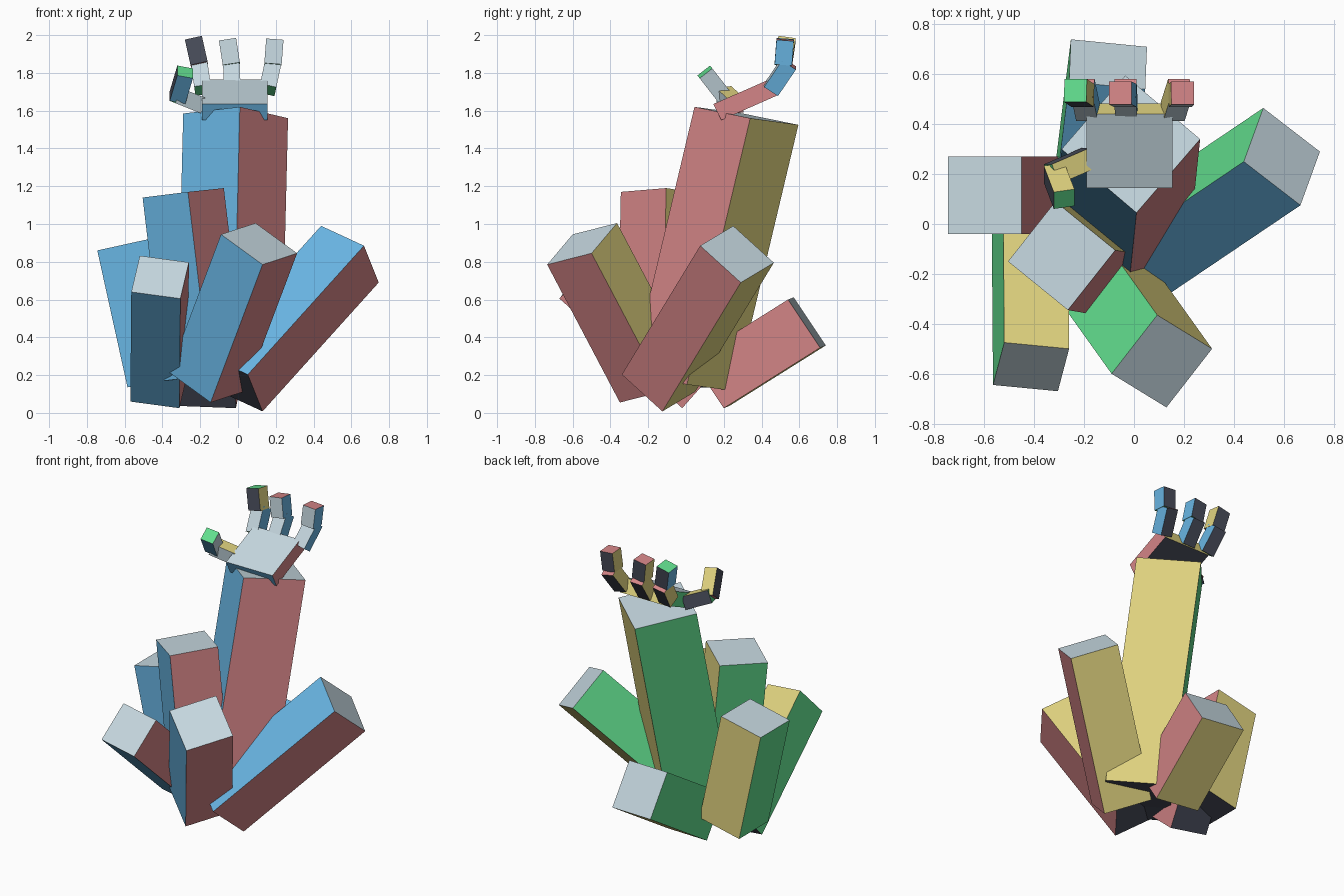
import bpy, bmesh
from mathutils import Vector

if "Cube" in bpy.data.objects:
    bpy.data.objects.remove(bpy.data.objects["Cube"], do_unlink=True)


def linear(c):
    c /= 255
    return c / 12.92 if c <= 0.04045 else ((c + 0.055) / 1.055) ** 2.4


def material(name, *rgb):
    m = bpy.data.materials.new(name)
    col = [linear(c) for c in rgb] + [1]
    m.use_nodes = True
    m.diffuse_color = col
    m.node_tree.nodes["Principled BSDF"].inputs["Base Color"].default_value = col
    return m


MATS = [material("sky_blue", 105, 182, 228), material("dusty_red", 212, 133, 135),
        material("sand_yellow", 225, 212, 128), material("leaf_green", 97, 220, 141),
        material("pale_grey", 198, 216, 224), material("dark_slate", 72, 76, 90)]
BLUE, RED, YELLOW, GREEN, PALE, DARK = range(6)


def block(name, corner, u, v, w, cols=(BLUE, RED, YELLOW, GREEN, PALE, DARK)):
    """Block from its top front corner: u runs back, v runs left, w runs down.
    cols: front, right, back, left, top, bottom."""
    p, u, v, w = map(Vector, (corner, u, v, w))
    bm = bmesh.new()
    vs = [bm.verts.new(p + u * i + v * j + w * k)
          for k in (0, 1) for j in (0, 1) for i in (0, 1)]
    quads = [(0, 2, 6, 4), (0, 1, 5, 4), (1, 3, 7, 5), (2, 3, 7, 6), (0, 1, 3, 2), (4, 5, 7, 6)]
    for q, c in zip(quads, cols):
        bm.faces.new([vs[n] for n in q]).material_index = c
    bmesh.ops.recalc_face_normals(bm, faces=bm.faces[:])
    me = bpy.data.meshes.new(name)
    bm.to_mesh(me)
    bm.free()
    for m in MATS:
        me.materials.append(m)
    ob = bpy.data.objects.new(name, me)
    bpy.context.collection.objects.link(ob)
    return ob


def segment(name, start, end, size, front, cols):
    """Square finger segment from start to end, its front turned towards a direction."""
    a, b, f = map(Vector, (start, end, front))
    d = (b - a).normalized()
    f = (f - d * f.dot(d)).normalized()
    s = d.cross(f)
    block(name, b + (s + f) * size / 2, -f * size, -s * size, a - b, cols)


# Rock pillars
block("tall_pillar", (.01, .045, 1.62), (.255, .295, -.06), (-.30, .255, -.035), (-.035, -.335, -1.41))
block("upright_rock", (-.265, -.345, 1.17), (.19, .24, .02), (-.24, .195, -.03), (.115, -.02, -.97))
block("right_side_rock", (-.45, -.04, .925), (0, .31, 0), (-.295, 0, -.065), (.16, 0, -.725))
block("front_right_rock", (-.305, -.67, .605), (.045, .17, .192), (-.26, .025, .035), (-.005, .65, -.58))
block("front_rock", (.13, -.735, .785), (.183, .235, .06), (-.22, .135, .16), (-.275, .385, -.73))
block("left_side_rock", (.667, .075, .885), (.078, .215, -.195), (-.227, .175, .105), (-.615, -.415, -.682))
block("back_rock", (.045, .54, .60), (.007, .17, -.255), (-.305, .03, .012), (-.063, -.51, -.32))

# Palm of the hand
block("palm", (.155, .145, 1.635), (0, .295, .13), (-.345, 0, 0), (0, .042, -.085))

# Fingers, each a base and a tip
FRONT = (0, -1, 0)
PLAIN = (PALE, BLUE, DARK, YELLOW, RED, GREEN)
FLIPPED = (DARK, YELLOW, DARK, BLUE, GREEN, RED)
for name, x0, x1, x2, tip_cols in (("left_finger", .155, .185, .195, PLAIN),
                                   ("middle_finger", -.03, -.035, -.055, PLAIN),
                                   ("right_finger", -.185, -.205, -.235, FLIPPED)):
    segment(name + "_base", (x0, .45, 1.71), (x1, .545, 1.85), .088, FRONT, PLAIN)
    lean = -.02 if tip_cols is PLAIN else 0
    segment(name + "_tip", (x1, .515, 1.845), (x2, .535 + lean / 2, 1.98 + lean / 4), .092, FRONT, tip_cols)

# Thumb
THUMB = (PALE, YELLOW, DARK, BLUE, GREEN, RED)
segment("thumb_base", (-.18, .265, 1.625), (-.33, .20, 1.685), .085, FRONT, THUMB)
segment("thumb_tip", (-.32, .205, 1.67), (-.28, .10, 1.805), .085, (1, 0, 0), THUMB)
